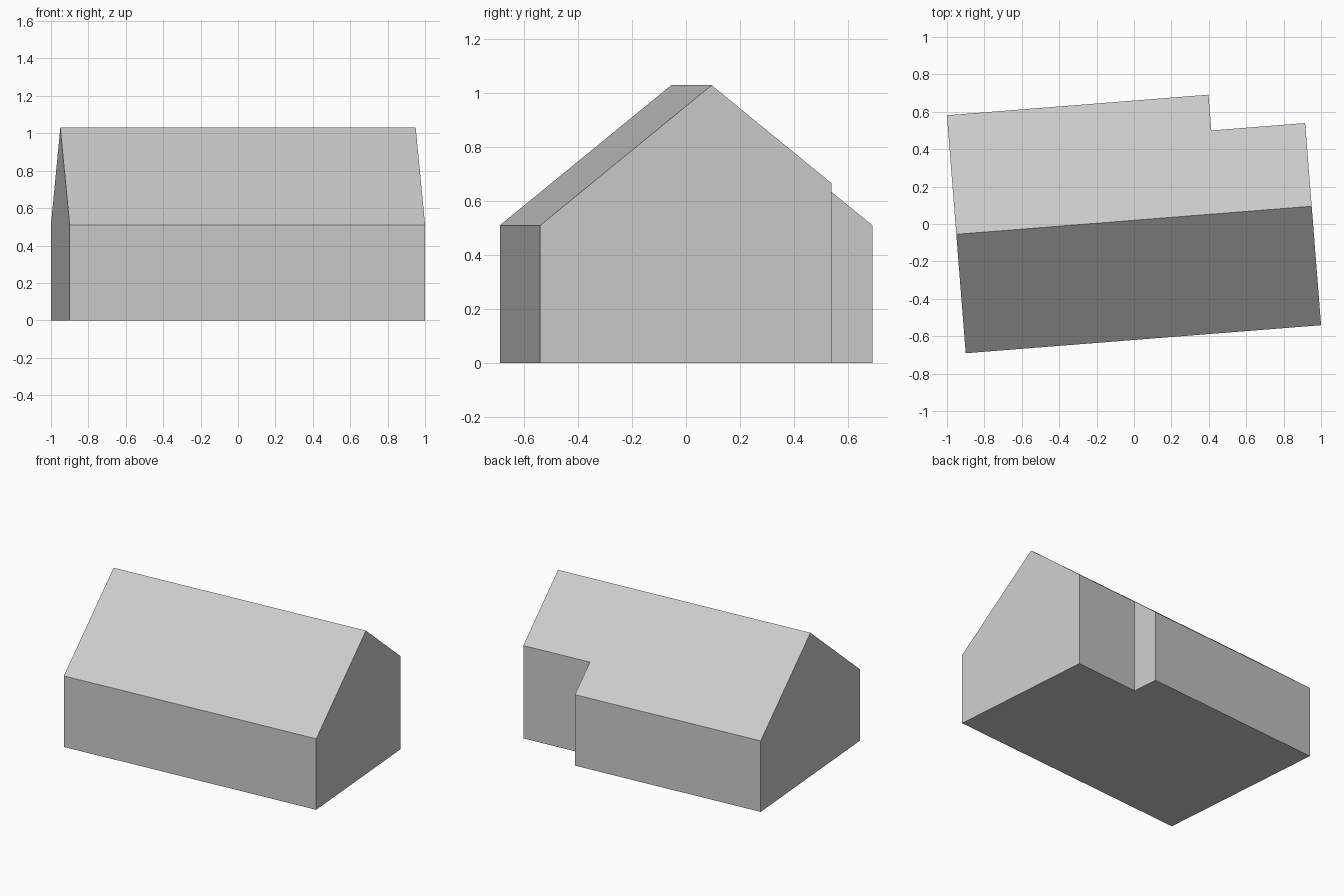
import bpy
import bmesh
import math
from mathutils import Matrix

cube = bpy.data.objects.get("Cube")
if cube:
    bpy.data.objects.remove(cube, do_unlink=True)

HALF_LENGTH = 0.953
HALF_WIDTH = 0.638
EAVES = 0.51
RIDGE = 1.03
NOTCH_X, NOTCH_Y = 0.45, 0.446
PLACEMENT = Matrix.Translation((0, 0.02, 0)) @ Matrix.Rotation(math.radians(4.51), 4, "Z")


def prism(name, profile, x0, x1):
    """Extrude a closed y-z profile along x."""
    bm = bmesh.new()
    face = bm.faces.new([bm.verts.new((x0, y, z)) for y, z in profile])
    moved = bmesh.ops.extrude_face_region(bm, geom=[face], use_keep_orig=True)["geom"]
    bmesh.ops.translate(bm, vec=(x1 - x0, 0, 0),
                        verts=[v for v in moved if isinstance(v, bmesh.types.BMVert)])
    bmesh.ops.recalc_face_normals(bm, faces=bm.faces[:])
    mesh = bpy.data.meshes.new(name)
    bm.to_mesh(mesh)
    bm.free()
    obj = bpy.data.objects.new(name, mesh)
    bpy.context.collection.objects.link(obj)
    obj.matrix_world = PLACEMENT
    return obj


# Plain grey for the whole building
grey = bpy.data.materials.new("light_grey")
grey.use_nodes = True
color = (0.6, 0.6, 0.6, 1)
grey.diffuse_color = color
grey.node_tree.nodes["Principled BSDF"].inputs["Base Color"].default_value = color

# Gabled building body
gable = [(-HALF_WIDTH, 0), (HALF_WIDTH, 0), (HALF_WIDTH, EAVES), (0, RIDGE), (-HALF_WIDTH, EAVES)]
house = prism("gabled_house", gable, -HALF_LENGTH, HALF_LENGTH)
house.data.materials.append(grey)

# Recess cut out of the back left corner
recess = [(NOTCH_Y, -0.2), (1, -0.2), (1, 1.2), (NOTCH_Y, 1.2)]
cutter = prism("corner_recess_cutter", recess, NOTCH_X, 1.2)
cutter.data.materials.append(grey)
cutter.hide_render = True

cut = house.modifiers.new("corner_recess", "BOOLEAN")
cut.operation = "DIFFERENCE"
cut.solver = "EXACT"
cut.object = cutter
bpy.context.view_layer.objects.active = house
bpy.ops.object.modifier_apply(modifier=cut.name)
bpy.data.objects.remove(cutter, do_unlink=True)
